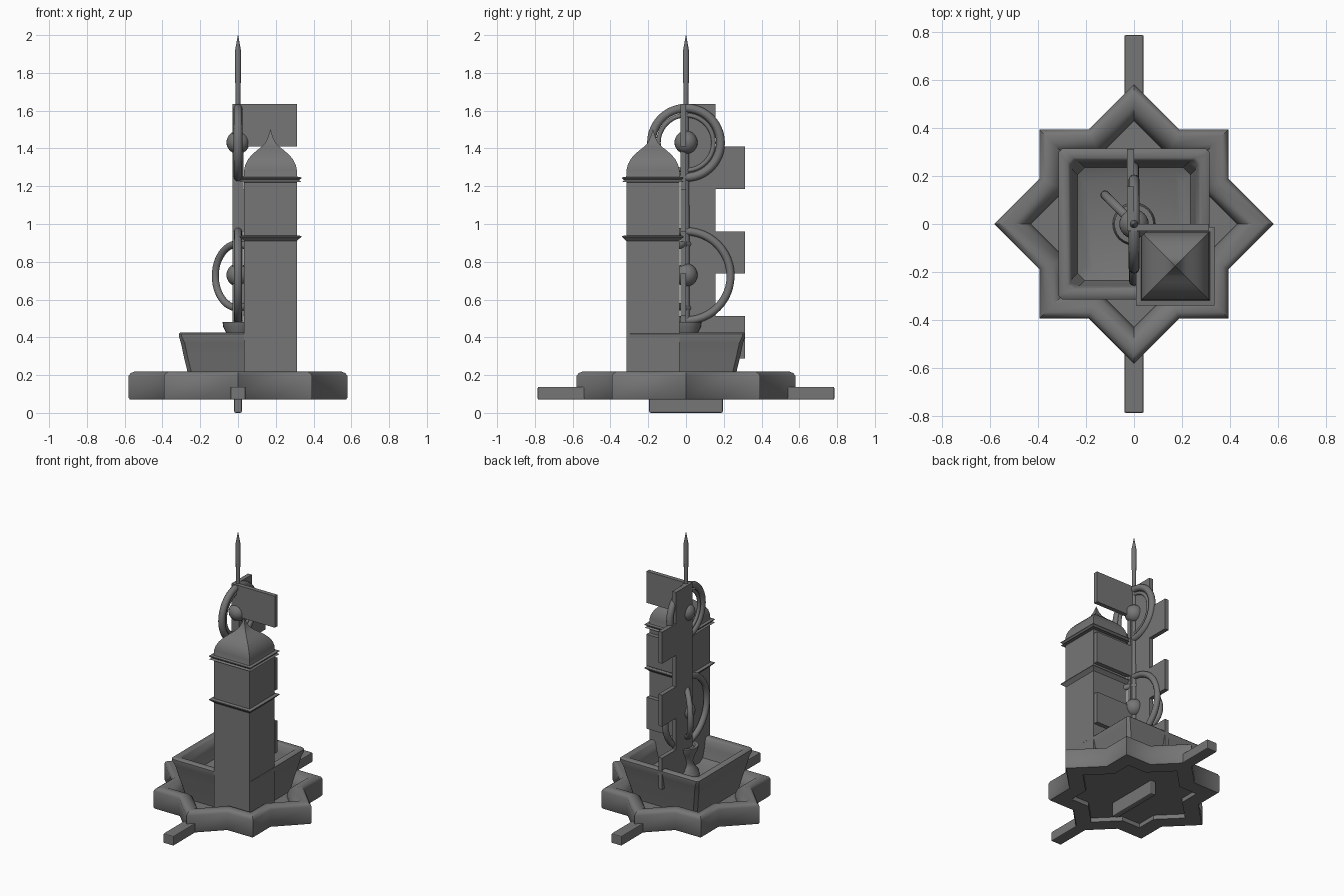
import bpy, bmesh, math
from math import radians

cube = bpy.data.objects.get("Cube")
if cube:
    bpy.data.objects.remove(cube)

mat = bpy.data.materials.new("dark_grey_stone")
mat.use_nodes = True
grey = (0.18, 0.18, 0.18, 1)
mat.diffuse_color = grey
mat.node_tree.nodes["Principled BSDF"].inputs["Base Color"].default_value = grey


def finish(ob, name, smooth=None):
    ob.name = name
    ob.data.materials.append(mat)
    if smooth:
        bpy.ops.object.select_all(action='DESELECT')
        ob.select_set(True)
        bpy.context.view_layer.objects.active = ob
        bpy.ops.object.shade_smooth_by_angle(angle=radians(smooth))
    return ob


def loft(name, loops, closed=False, smooth=None, centre=(0, 0)):
    """Skin a stack of equal-length loops; cap the ends unless it closes on itself."""
    bm = bmesh.new()
    rows = [[bm.verts.new((x + centre[0], y + centre[1], z)) for x, y, z in lp] for lp in loops]
    n = len(rows[0])
    pairs = list(zip(rows, rows[1:])) + ([(rows[-1], rows[0])] if closed else [])
    for a, b in pairs:
        for i in range(n):
            j = (i + 1) % n
            bm.faces.new((a[i], a[j], b[j], b[i]))
    if not closed:
        bm.faces.new(rows[0][::-1])
        bm.faces.new(rows[-1])
    bmesh.ops.recalc_face_normals(bm, faces=bm.faces[:])
    me = bpy.data.meshes.new(name)
    bm.to_mesh(me)
    bm.free()
    ob = bpy.data.objects.new(name, me)
    bpy.context.collection.objects.link(ob)
    return finish(ob, name, smooth)


def star(inset, z):
    """Eight-pointed outline of two crossed squares, moved inwards."""
    r, h = 0.58 - inset * math.sqrt(2), 0.392 - inset
    x, y, pts = 0, 0, []
    for q in range(4):
        for x, y in ((r, 0), (h, r - h), (h, h), (r - h, h)):
            for _ in range(q):
                x, y = -y, x
            pts.append((x, y, z))
    return pts


def square(h, z, c=0.0):
    """Square outline with optional cut corners."""
    pts = []
    for q in range(4):
        for x, y in ((h, h - c), (h - c, h)) if c else ((h, h),):
            for _ in range(q):
                x, y = -y, x
            pts.append((x, y, z))
    return pts


def circle(r, z, n=24):
    return [(r * math.cos(k * math.tau / n), r * math.sin(k * math.tau / n), z) for k in range(n)]


def box(name, x, y, z, bevel=0.0):
    bpy.ops.mesh.primitive_cube_add(size=1, location=[sum(p) / 2 for p in (x, y, z)])
    ob = bpy.context.object
    ob.scale = [p[1] - p[0] for p in (x, y, z)]
    bpy.ops.object.transform_apply(location=False, rotation=False, scale=True)
    if bevel:
        m = ob.modifiers.new("soft_edges", 'BEVEL')
        m.width, m.segments = bevel, 2
    return finish(ob, name)


def ring(name, z, radius, tube, turn=0):
    bpy.ops.mesh.primitive_torus_add(major_radius=radius, minor_radius=tube, major_segments=48,
                                     minor_segments=12, location=(0, 0, z),
                                     rotation=(0, radians(90), radians(turn)))
    finish(bpy.context.object, name, 60)


def ball(name, z, r):
    bpy.ops.mesh.primitive_uv_sphere_add(segments=24, ring_count=16, radius=r, location=(0, 0, z))
    finish(bpy.context.object, name, 60)


# Star-shaped base with floor, side bars and keel
loft("star_rim", [star(d, z) for d, z in ((0.006, 0.07), (0, 0.08), (0, 0.195), (0.008, 0.21),
     (0.025, 0.22), (0.06, 0.215), (0.09, 0.19), (0.106, 0.15), (0.106, 0.07))], closed=True, smooth=40)
loft("star_floor", [star(0.1, 0.1), star(0.1, 0.13)])
for side, name in ((-1, "front_bar"), (1, "back_bar")):
    box(name, (-0.04, 0.04), sorted((side * 0.5, side * 0.785)), (0.07, 0.138), 0.006)
box("keel", (-0.02, 0.02), (-0.195, 0.195), (0, 0.105), 0.008)

# Square basin with a rounded rim
loft("basin", [square(h, z, c) for h, z, c in ((0.25, 0.13, 0.02), (0.268, 0.22, 0.02), (0.285, 0.29, 0.02),
     (0.302, 0.37, 0.02), (0.313, 0.405, 0.015), (0.313, 0.418, 0.015), (0.305, 0.426, 0.015),
     (0.275, 0.426, 0.02), (0.265, 0.415, 0.02), (0.255, 0.36, 0.03), (0.235, 0.29, 0.03),
     (0.2, 0.27, 0.03))], smooth=40)

# Turned pedestal and central spire
loft("pedestal", [circle(r, z) for r, z in ((0.09, 0.26), (0.085, 0.3), (0.055, 0.34), (0.045, 0.37),
     (0.06, 0.42), (0.078, 0.455), (0.082, 0.482), (0.06, 0.482), (0.05, 0.47))], smooth=40)
loft("spire", [circle(r, z, 12) for r, z in ((0.02, 0.24), (0.018, 1.0), (0.013, 1.64), (0.017, 1.91),
     (0.001, 2.0))], smooth=40)

# Corner tower with flared cornices and an ogee roof
at = (0.172, -0.175)
loft("tower", [square(0.14, z) for z in (0.12, 1.23)], centre=at)
for name, z in (("lower_cornice", 0.91), ("upper_cornice", 1.22)):
    loft(name, [square(h, z + dz) for h, dz in ((0.14, 0), (0.148, 0.008), (0.163, 0.022),
         (0.163, 0.027), (0.14, 0.03))], centre=at)
loft("ogee_roof", [square(h, z) for h, z in ((0.163, 1.222), (0.148, 1.235), (0.141, 1.255),
     (0.14, 1.285), (0.133, 1.315), (0.117, 1.345), (0.095, 1.37), (0.068, 1.393), (0.044, 1.412),
     (0.026, 1.432), (0.013, 1.46), (0.001, 1.5))], smooth=40, centre=at)

# Notched fin: panels alternate between two directions up the spire
thin = (-0.03, 0)
box("back_fin", thin, (-0.03, 0.155), (0.29, 1.635))
box("fin_post", (-0.03, 0.03), (-0.03, 0), (0.22, 1.635))
for k in range(6):
    z = (1.635 - 0.2245 * (k + 1), 1.635 - 0.2245 * k)
    if k % 2:
        box("back_tooth", thin, (0.15, 0.312), z)
    else:
        box("side_tooth", (0, 0.312), thin, z)

# Orbs framed by rings
ball("upper_orb", 1.432, 0.061)
ball("lower_orb", 0.73, 0.061)
ring("upper_outer_ring", 1.43, 0.183, 0.023)
ring("upper_inner_ring", 1.43, 0.146, 0.012)
ring("lower_outer_ring", 0.725, 0.236, 0.021)
ring("lower_inner_ring", 0.725, 0.17, 0.019, 45)
